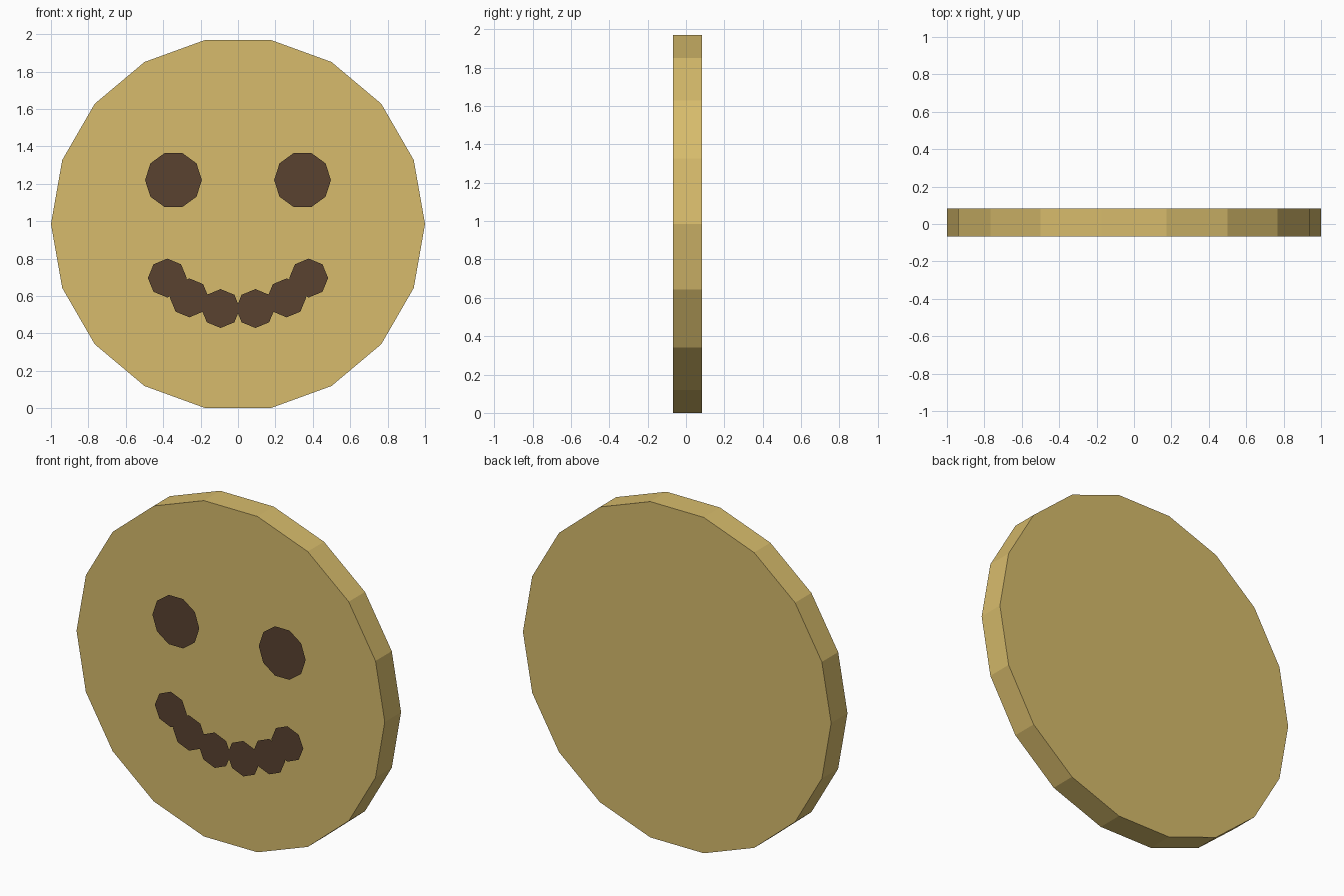
import bpy, bmesh
from math import radians
from mathutils import Matrix

if "Cube" in bpy.data.objects:
    bpy.data.objects.remove(bpy.data.objects["Cube"])

CZ = 0.985
FRONT_Y = -0.083


def material(name, rgb):
    m = bpy.data.materials.new(name)
    m.diffuse_color = (*rgb, 1)
    m.use_nodes = True
    m.node_tree.nodes["Principled BSDF"].inputs["Base Color"].default_value = m.diffuse_color
    return m


gold = material("gold", (0.68, 0.50, 0.15))
brown = material("brown", (0.10, 0.055, 0.03))


def finish(bm, name, mat):
    mesh = bpy.data.meshes.new(name)
    bm.to_mesh(mesh)
    bm.free()
    mesh.materials.append(mat)
    obj = bpy.data.objects.new(name, mesh)
    bpy.context.collection.objects.link(obj)
    return obj


def placement(x, y, z):
    # stand the disc up to face -y, with a corner on the x axis
    return (Matrix.Translation((x, y, z)) @ Matrix.Rotation(radians(90), 4, 'X')
            @ Matrix.Rotation(radians(90), 4, 'Z'))


def flat_disc(name, x, z, radius, sides):
    bm = bmesh.new()
    bmesh.ops.create_circle(bm, cap_ends=True, cap_tris=True, segments=sides,
                            radius=radius, matrix=placement(x, FRONT_Y, z))
    bm.normal_update()
    back = [f for f in bm.faces if f.normal.y > 0]
    if back:
        bmesh.ops.reverse_faces(bm, faces=back)
    return finish(bm, name, brown)


# Thick 18-sided face disc with fan caps
bm = bmesh.new()
bmesh.ops.create_cone(bm, cap_ends=True, cap_tris=True, segments=18, radius1=1,
                      radius2=1, depth=0.151, matrix=placement(0, 0.0075, CZ))
finish(bm, "face_disc", gold)

# Mirrored eyes and mouth dots, thin discs floating just off the front
for side, s in (("left", -1), ("right", 1)):
    flat_disc(f"eye_{side}", s * 0.345, 1.22, 0.152, 10)
    for i, (x, z) in enumerate([(0.093, 0.533), (0.26, 0.59), (0.378, 0.696)]):
        flat_disc(f"mouth_dot_{side}_{i + 1}", s * x, z, 0.104, 8)
